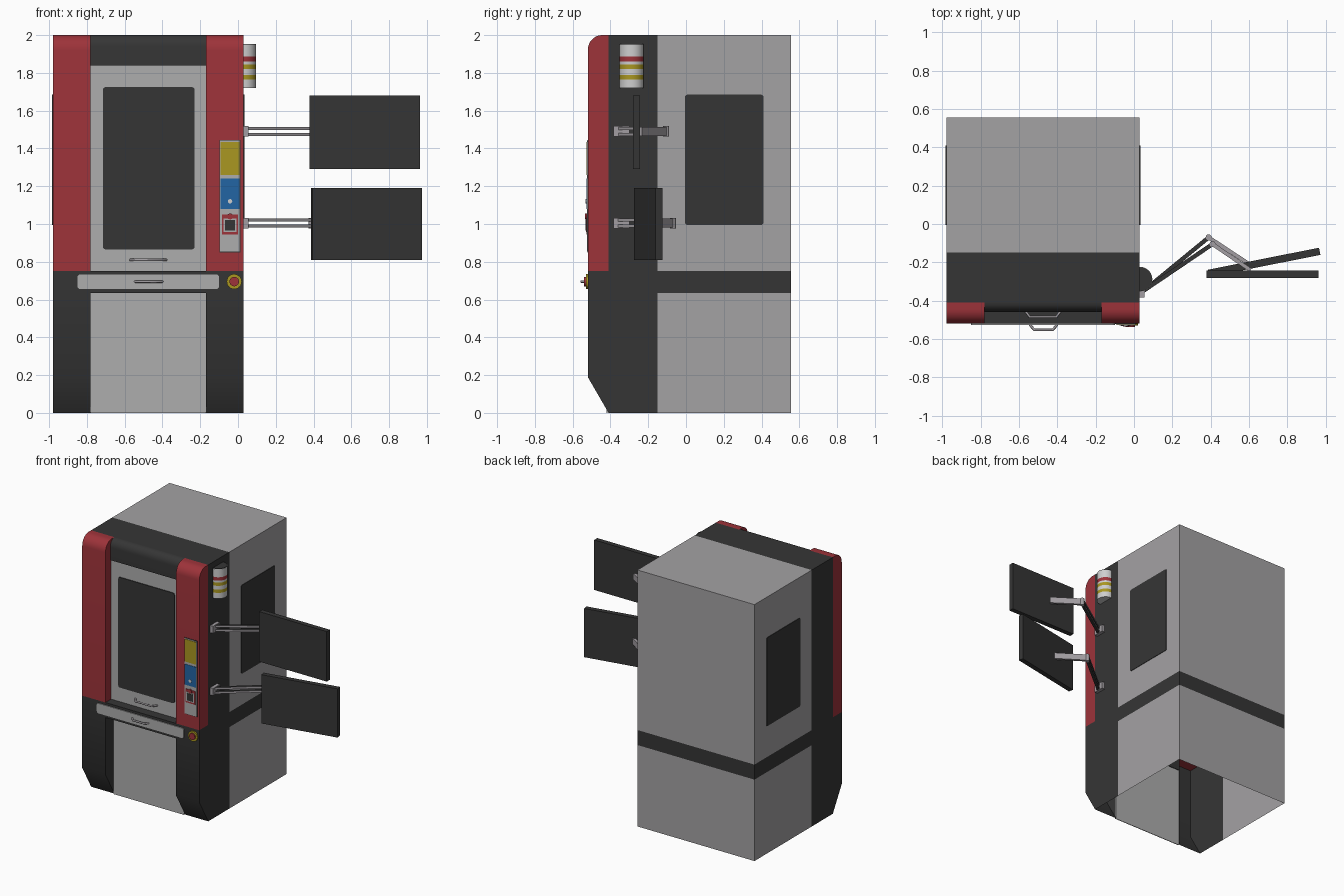
import bpy, bmesh, math
from mathutils import Vector, Matrix

if "Cube" in bpy.data.objects:
    bpy.data.objects.remove(bpy.data.objects["Cube"])


def mat(name, r, g, b):
    m = bpy.data.materials.new(name)
    m.diffuse_color = (r, g, b, 1)
    m.use_nodes = True
    m.node_tree.nodes["Principled BSDF"].inputs["Base Color"].default_value = m.diffuse_color
    return m


GREY = mat("panel grey", 0.37, 0.36, 0.37)
LIGHT = mat("door light grey", 0.42, 0.42, 0.42)
DARK = mat("charcoal", 0.036, 0.036, 0.036)
RED = mat("red", 0.34, 0.033, 0.042)
YELLOW = mat("yellow", 0.40, 0.31, 0.015)
BLUE = mat("blue", 0.016, 0.13, 0.37)
WHITE = mat("off white", 0.62, 0.62, 0.62)
SILVER = mat("silver", 0.36, 0.34, 0.36)

X0, X1 = -0.98, 0.03            # cabinet sides
C0, C1 = -0.78, -0.17           # bay between the front columns
FRONT, MID, SEAM, BACK = -0.52, -0.41, -0.15, 0.556
BAND0, BAND1 = 0.635, 0.752     # waist band heights


def finish(name, bm, *mats, smooth=False, matrix=None):
    bmesh.ops.recalc_face_normals(bm, faces=bm.faces)
    me = bpy.data.meshes.new(name)
    bm.to_mesh(me)
    bm.free()
    for m in mats:
        me.materials.append(m)
    ob = bpy.data.objects.new(name, me)
    bpy.context.collection.objects.link(ob)
    if matrix:
        ob.matrix_world = matrix
    if smooth:
        bpy.ops.object.select_all(action='DESELECT')
        bpy.context.view_layer.objects.active = ob
        ob.select_set(True)
        bpy.ops.object.shade_smooth_by_angle(angle=math.radians(35))
    return ob


def box_mesh(lo, hi, round_axis=None, r=0.0):
    bm = bmesh.new()
    bmesh.ops.create_cube(bm, size=1)
    for v in bm.verts:
        v.co = Vector((lo[i] + (v.co[i] + 0.5) * (hi[i] - lo[i]) for i in range(3)))
    if r:
        edges = [e for e in bm.edges
                 if abs((e.verts[0].co - e.verts[1].co).normalized()[round_axis]) > 0.9]
        bmesh.ops.bevel(bm, geom=edges, offset=r, segments=3, profile=0.5, affect='EDGES')
    return bm


def box(name, lo, hi, m, round_axis=None, r=0.0, matrix=None):
    return finish(name, box_mesh(lo, hi, round_axis, r), m, matrix=matrix)


def extrude_x(name, profile, x0, x1, m, closed=True):
    """Sweep a (y, z) profile along x, with end caps."""
    bm = bmesh.new()
    a = [bm.verts.new((x0, y, z)) for y, z in profile]
    b = [bm.verts.new((x1, y, z)) for y, z in profile]
    n = len(profile)
    for i in range(n if closed else n - 1):
        j = (i + 1) % n
        bm.faces.new((a[i], a[j], b[j], b[i]))
    bm.faces.new(a)
    bm.faces.new(b)
    return finish(name, bm, m, smooth=True)


def arc(cy, cz, ry, rz, n=8):
    """Quarter curve from the front up to the top."""
    return [(cy - ry * math.cos(t), cz + rz * math.sin(t))
            for t in (i * math.pi / 2 / n for i in range(n + 1))]


def disc(name, pos, r, depth, axis, mats, segs=24, r2=None):
    bm = bmesh.new()
    bmesh.ops.create_cone(bm, cap_ends=True, segments=segs, radius1=r,
                          radius2=r2 or r, depth=depth)
    rot = Matrix.Rotation(math.pi / 2, 4, 'X') if axis == 'Y' else Matrix()
    return finish(name, bm, *mats, smooth=True, matrix=Matrix.Translation(pos) @ rot)


# Cabinet shell, open underneath; charcoal front section and waist band
bm = bmesh.new()
outline = [(X0, 0), (X0, BAND0), (X0, BAND1), (X0, 2), (X1, 2), (X1, BAND1), (X1, BAND0), (X1, 0)]
rows = [[bm.verts.new((x, y, z)) for x, z in outline] for y in (MID, SEAM, BACK)]
for p, q in zip(rows, rows[1:]):
    for i in range(7):
        bm.faces.new((p[i], p[i + 1], q[i + 1], q[i]))
for i in range(3):
    bm.faces.new((rows[2][i], rows[2][i + 1], rows[2][6 - i], rows[2][7 - i]))
for f in bm.faces:
    c = f.calc_center_median()
    f.material_index = int(c.y < SEAM or BAND0 < c.z < BAND1)
finish("cabinet_shell", bm, GREY, DARK)

# Front columns: red above the band, charcoal with a sloped foot below
for side, a, b in (("left", X0, C0), ("right", C1, X1)):
    extrude_x(side + "_upper_column",
              [(MID, BAND1), (FRONT, BAND1)] + arc(-0.445, 1.92, 0.075, 0.08) + [(MID, 2)], a, b, RED)
    extrude_x(side + "_lower_column",
              [(MID, 0), (FRONT, 0.19), (FRONT, BAND1), (MID, BAND1)], a, b, DARK, closed=False)

# Parts between the columns
extrude_x("header", [(MID, 1.84), (-0.46, 1.84)] + arc(MID, 1.94, 0.05, 0.06), C0, C1, DARK)
box("door", (C0, -0.45, BAND1), (C1, MID, 1.84), LIGHT)
box("door_window", (-0.715, -0.456, 0.865), (-0.23, -0.45, 1.725), DARK, 1, 0.015)
box("waist_band_front", (C0, FRONT, BAND0), (C1, MID, BAND1), DARK)
box("lower_panel", (C0, -0.42, 0), (C1, -0.415, BAND0), LIGHT)
box("drawer_front", (-0.85, -0.527, 0.655), (-0.10, FRONT, 0.733), LIGHT, 1, 0.015)

# Side windows
for side, x in (("left", X0), ("right", X1)):
    box(side + "_window", (x - 0.004, -0.005, 0.995), (x + 0.004, 0.41, 1.685), DARK, 0, 0.012)


def handle(name, a, b, y, z, depth):
    cu = bpy.data.curves.new(name, 'CURVE')
    cu.dimensions = '3D'
    cu.bevel_depth = 0.007
    cu.bevel_resolution = 2
    cu.use_fill_caps = True
    pts = [(a, y, z), (a + 0.025, y - depth, z), (b - 0.025, y - depth, z), (b, y, z)]
    s = cu.splines.new('POLY')
    s.points.add(3)
    for p, co in zip(s.points, pts):
        p.co = (*co, 1)
    cu.materials.append(SILVER)
    ob = bpy.data.objects.new(name, cu)
    bpy.context.collection.objects.link(ob)
    bpy.ops.object.select_all(action='DESELECT')
    bpy.context.view_layer.objects.active = ob
    ob.select_set(True)
    bpy.ops.object.convert(target='MESH')


handle("door_handle", -0.57, -0.38, -0.45, 0.81, 0.035)
handle("drawer_handle", -0.545, -0.40, -0.525, 0.695, 0.028)

# Control panel with coloured fields on the right column
box("control_frame", (-0.098, -0.522, 0.85), (0.013, FRONT, 1.445), DARK)
box("control_panel", (-0.094, -0.525, 0.854), (0.009, FRONT, 1.441), LIGHT)
for name, x0, x1, z0, z1, y, m in (
        ("yellow_field", -0.092, 0.007, 1.26, 1.435, -0.528, YELLOW),
        ("blue_field", -0.092, 0.007, 1.08, 1.24, -0.528, BLUE),
        ("red_field", -0.085, 0.0, 0.945, 1.05, -0.528, RED),
        ("field_inset", -0.077, -0.008, 0.957, 1.03, -0.530, LIGHT),
        ("key_switch", -0.068, -0.017, 0.965, 1.02, -0.533, DARK)):
    box(name, (x0, y, z0), (x1, FRONT, z1), m)
disc("panel_button", (-0.042, -0.527, 1.12), 0.012, 0.01, 'Y', [WHITE], 12)
disc("red_knob", (-0.042, -0.528, 1.04), 0.016, 0.012, 'Y', [RED], 12)

# Emergency stop
disc("stop_collar", (-0.02, -0.524, 0.695), 0.04, 0.012, 'Y', [YELLOW])
disc("stop_button", (-0.02, -0.531, 0.695), 0.025, 0.016, 'Y', [RED])

# Signal lamp: stacked rings on the right side
levels = [1.72, 1.765, 1.79, 1.82, 1.845, 1.86, 1.887, 1.95]
for i, (a, b) in enumerate(zip(levels, levels[1:])):
    m = {1: YELLOW, 3: YELLOW, 5: RED}.get(i, WHITE)
    disc("lamp_ring_%d" % i, (0.032, -0.288, (a + b) / 2), 0.064, b - a, 'Z', [m])
disc("lamp_cap", (0.032, -0.288, 1.952), 0.062, 0.004, 'Z', [DARK])


def bar(name, p, q, z0, z1, width, side_mat, top_mat):
    """Straight arm link between two plan points; top and bottom get top_mat."""
    d = Vector(q) - Vector(p)
    bm = box_mesh((-0.01, -width / 2, z0), (d.length + 0.01, width / 2, z1))
    bmesh.ops.recalc_face_normals(bm, faces=bm.faces)
    for f in bm.faces:
        f.material_index = int(abs(f.normal.z) > 0.5)
    M = Matrix.Translation((p[0], p[1], 0)) @ Matrix.Rotation(math.atan2(d.y, d.x), 4, 'Z')
    finish(name, bm, side_mat, top_mat, matrix=M)


# Two monitors on folding arms
for name, z, elbow, end, centre, size, turn in (
        ("upper", 1.49, (0.41, -0.105), (0.60, -0.235), (0.671, -0.262, 1.485), (0.583, 0.038, 0.39), 0),
        ("lower", 1.005, (0.39, -0.07), (0.61, -0.215), (0.68, -0.20, 1.0), (0.59, 0.038, 0.38), 11.2)):
    box(name + "_arm_mount", (X1, -0.385, z - 0.028), (0.055, -0.30, z + 0.028), SILVER)
    root = (0.055, -0.345)
    bar(name + "_arm_rail_top", root, elbow, z + 0.008, z + 0.024, 0.022, SILVER, DARK)
    bar(name + "_arm_rail_bottom", root, elbow, z - 0.024, z - 0.008, 0.022, SILVER, DARK)
    disc(name + "_elbow", (*elbow, z), 0.016, 0.056, 'Z', [SILVER], 12)
    bar(name + "_forearm", elbow, end, z - 0.024, z + 0.024, 0.02, SILVER, SILVER)
    h = Vector(size) / 2
    box(name + "_monitor", -h, h, DARK, matrix=Matrix.Translation(centre)
        @ Matrix.Rotation(math.radians(turn), 4, 'Z'))
